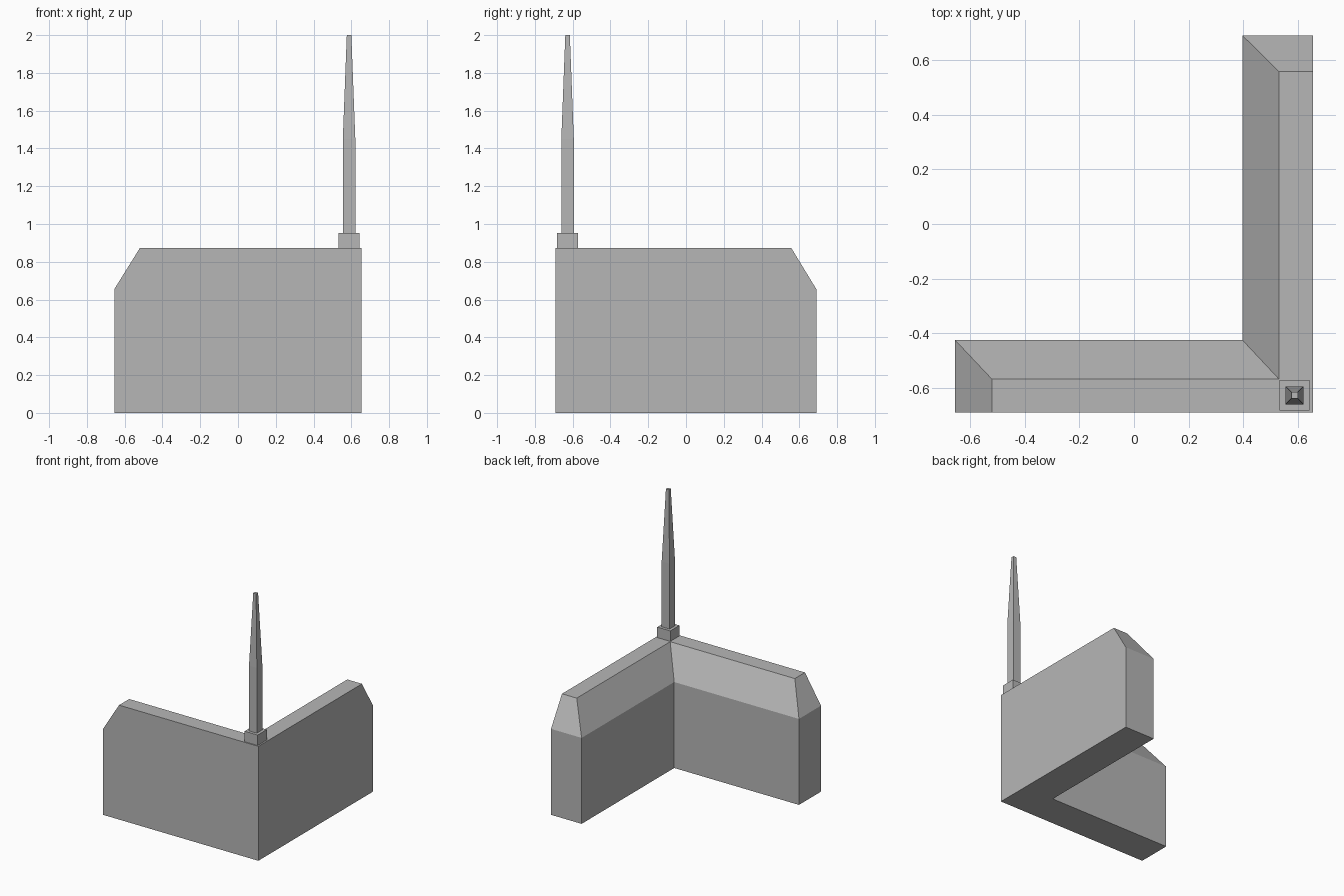
import bpy
import bmesh

cube = bpy.data.objects.get("Cube")
if cube:
    bpy.data.objects.remove(cube, do_unlink=True)

GREY = (0.47, 0.47, 0.47, 1.0)
stone = bpy.data.materials.new("stone_grey")
stone.use_nodes = True
stone.diffuse_color = GREY
stone.node_tree.nodes["Principled BSDF"].inputs["Base Color"].default_value = GREY


def loft(name, sections):
    """Solid through stacked outlines, given as (height, outline) pairs."""
    bm = bmesh.new()
    rings = [[bm.verts.new((x, y, z)) for x, y in outline] for z, outline in sections]
    for low, high in zip(rings, rings[1:]):
        for i in range(len(low)):
            j = (i + 1) % len(low)
            bm.faces.new((low[i], low[j], high[j], high[i]))
    bm.faces.new(rings[0][::-1])
    bm.faces.new(rings[-1])
    bmesh.ops.recalc_face_normals(bm, faces=bm.faces)
    mesh = bpy.data.meshes.new(name)
    bm.to_mesh(mesh)
    bm.free()
    mesh.materials.append(stone)
    obj = bpy.data.objects.new(name, mesh)
    bpy.context.collection.objects.link(obj)
    return obj


def corner_outline(left_end, back_end, inner_x, inner_y):
    """L-shaped outline sharing the straight outer corner."""
    x, y = 0.655, -0.69
    return [(left_end, y), (x, y), (x, back_end),
            (inner_x, back_end), (inner_x, inner_y), (left_end, inner_y)]


def square(half):
    """Square outline around the post centre."""
    x, y = 0.588, -0.627
    return [(x - half, y - half), (x + half, y - half),
            (x + half, y + half), (x - half, y + half)]


# Corner wall with sloped inner top and sloped ends
foot = corner_outline(-0.655, 0.69, 0.397, -0.425)
crest = corner_outline(-0.52, 0.558, 0.531, -0.568)
loft("corner_wall", [(0, foot), (0.655, foot), (0.872, crest)])

# Plinth and tapered post on the outer corner
loft("post_plinth", [(0.872, square(0.055)), (0.952, square(0.055))])
loft("corner_post", [(0.952, square(0.033)), (1.45, square(0.033)), (2.0, square(0.012))])
